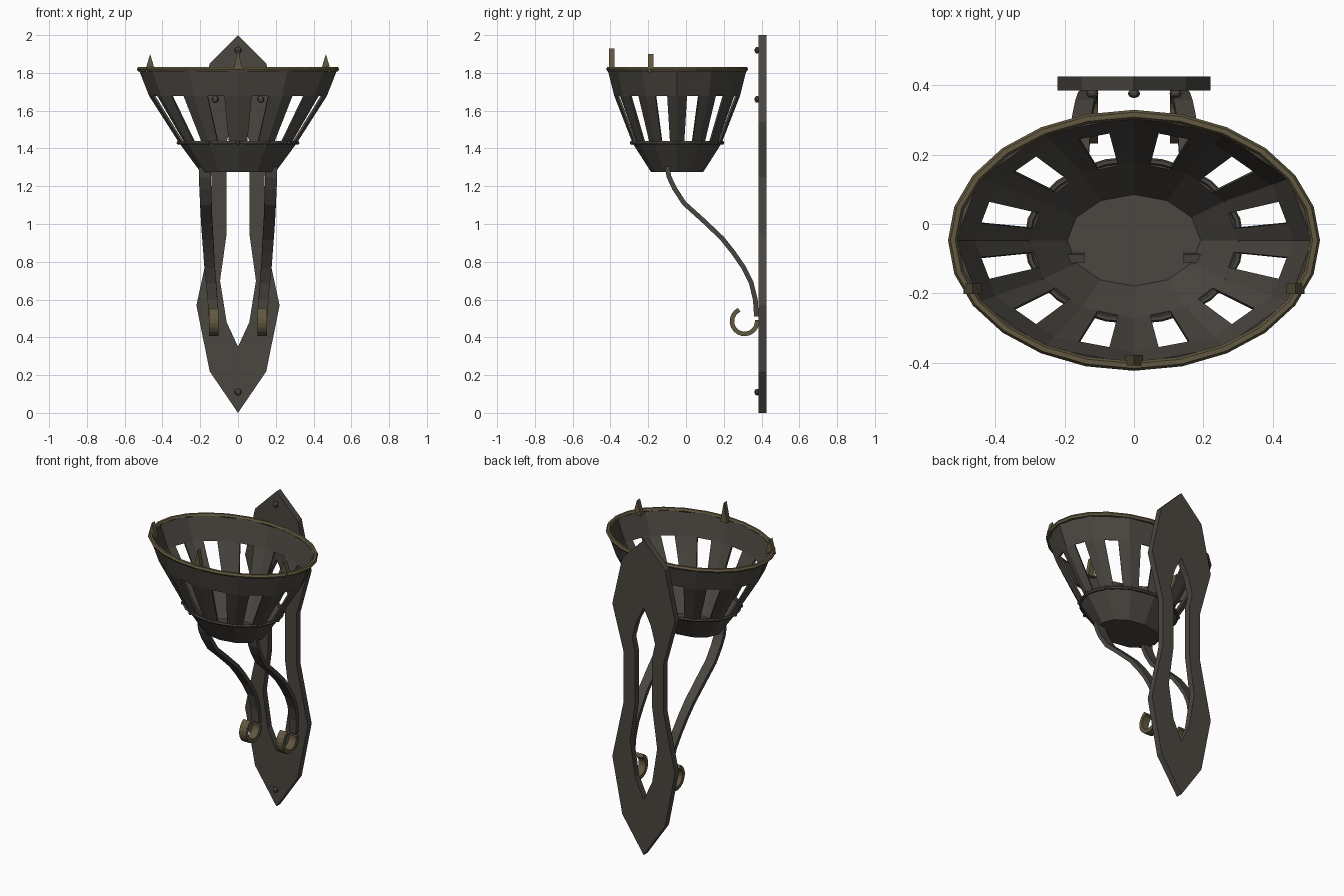
import bpy, bmesh, math
from mathutils import Vector

if "Cube" in bpy.data.objects:
    bpy.data.objects.remove(bpy.data.objects["Cube"])

def material(name, col):
    m = bpy.data.materials.new(name)
    m.diffuse_color = (*col, 1)
    m.use_nodes = True
    m.node_tree.nodes["Principled BSDF"].inputs["Base Color"].default_value = m.diffuse_color
    return m

IRON = material("dark iron", (0.070, 0.062, 0.053))
BRASS = material("aged brass", (0.120, 0.098, 0.050))
CY = -0.047  # basket centre in y

def make(name, bm, mat):
    bmesh.ops.remove_doubles(bm, verts=bm.verts, dist=1e-5)
    bmesh.ops.recalc_face_normals(bm, faces=bm.faces)
    me = bpy.data.meshes.new(name)
    bm.to_mesh(me)
    bm.free()
    me.materials.append(mat)
    ob = bpy.data.objects.new(name, me)
    bpy.context.collection.objects.link(ob)
    return ob

def solidify(ob, t):
    m = ob.modifiers.new("thickness", 'SOLIDIFY')
    m.thickness, m.offset = t, 0

def loft(name, rings, mat, closed=False):
    """Skin a list of equal-length point rings."""
    bm = bmesh.new()
    vs = [[bm.verts.new(p) for p in r] for r in rings]
    k = len(rings[0])
    for i in range(len(rings) if closed else len(rings) - 1):
        a, b = vs[i], vs[(i + 1) % len(vs)]
        for j in range(k):
            bm.faces.new((a[j], a[(j + 1) % k], b[(j + 1) % k], b[j]))
    if not closed:
        bm.faces.new(vs[0])
        bm.faces.new(vs[-1])
    return make(name, bm, mat)

def strip(name, path, thick, mat):
    """Flat bar along (x, y, z, width) stations, bending in the y-z plane."""
    rings = []
    for i, (x, y, z, w) in enumerate(path):
        a, b = path[max(i - 1, 0)], path[min(i + 1, len(path) - 1)]
        n = Vector((0, -(b[2] - a[2]), b[1] - a[1])).normalized() * thick / 2
        rings.append([Vector((x + s * w / 2, y, z)) + n * t
                      for s, t in ((-1, -1), (1, -1), (1, 1), (-1, 1))])
    return loft(name, rings, mat)

def hoop(name, rx, ry, z, r, mat, n=24, k=6):
    """Elliptical tube."""
    rings = []
    for i in range(n):
        a = 2 * math.pi * i / n
        rings.append([((rx + r * math.cos(b)) * math.cos(a),
                       CY + (ry + r * math.cos(b)) * math.sin(a),
                       z + r * math.sin(b))
                      for b in (2 * math.pi * j / k for j in range(k))])
    return loft(name, rings, mat, closed=True)

def rivet(name, loc, r):
    bm = bmesh.new()
    bmesh.ops.create_uvsphere(bm, u_segments=8, v_segments=6, radius=r)
    ob = make(name, bm, IRON)
    ob.location = loc
    return ob

# wall plate: outline and slot, half profile mirrored
outer = [(0, 0), (.15, .22), (.22, .57), (.14, .94), (.14, 1.25), (.22, 1.54), (.15, 1.85), (0, 2)]
slot = [(0, .35), (.06, .48), (.095, .70), (.06, .95), (.06, 1.27), (.08, 1.36), (.05, 1.47), (0, 1.57)]
bm = bmesh.new()
for s in (-1, 1):
    for i in range(7):
        q = (outer[i], outer[i + 1], slot[i + 1], slot[i])
        bm.faces.new([bm.verts.new((s * x, 0.405, z)) for x, z in q])
solidify(make("wall_plate", bm, IRON), 0.04)

# plate rivets
for i, (x, z) in enumerate(((0, 1.92), (-.12, 1.66), (.12, 1.66), (0, .11))):
    rivet("plate_rivet_%d" % i, (x, 0.376, z), 0.018).scale = (1, 0.75, 1)

# basket: twelve sides, each with a slot between the slats
levels = [(1.28, .195, .135), (1.43, .305, .23), (1.68, .465, .327), (1.82, .52, .362)]
def side(level, seg, t):
    z, rx, ry = level
    a, b = (math.radians(30 * (seg + d)) for d in (0, 1))
    pa = Vector((rx * math.cos(a), CY + ry * math.sin(a), z))
    pb = Vector((rx * math.cos(b), CY + ry * math.sin(b), z))
    return pa.lerp(pb, t)
bm = bmesh.new()
cuts = (0, .31, .69, 1)
for seg in range(12):
    for l in range(3):
        for c in range(3):
            if l == 1 and c == 1:
                continue
            bm.faces.new([bm.verts.new(side(levels[p], seg, cuts[q]))
                          for p, q in ((l, c), (l, c + 1), (l + 1, c + 1), (l + 1, c))])
bm.faces.new([bm.verts.new(side(levels[0], s, t)) for s in range(12) for t in cuts[:3]])
solidify(make("basket", bm, IRON), 0.012)

# rim, lower hoop and hoop rivets
hoop("basket_rim", .522, .362, 1.82, .014, BRASS)
hoop("lower_hoop", .307, .232, 1.43, .010, IRON)
for i in range(12):
    a = math.radians(30 * i)
    rivet("hoop_rivet_%d" % i, (.314 * math.cos(a), CY + .239 * math.sin(a), 1.43), 0.011)

# spikes on the rim
for name, x, y, top in (("front_spike", 0, -.393, 1.93), ("left_spike", -.465, -.187, 1.90),
                        ("right_spike", .465, -.187, 1.90)):
    prof = [(-.026, 1.805), (.026, 1.805), (.018, 1.84), (0, top), (-.018, 1.84)]
    loft(name, [[(x + px, y + d, z) for px, z in prof] for d in (-.015, .015)], BRASS)

# curved arms and the curled ends
arm = [(.175, -.10, 1.305), (.175, -.09, 1.25), (.173, -.062, 1.19), (.170, -.01, 1.11),
       (.166, .09, 1.02), (.160, .19, .925), (.155, .25, .85), (.150, .305, .77),
       (.142, .345, .69), (.135, .367, .60), (.130, .373, .51)]
for tag, s in (("left", -1), ("right", 1)):
    strip(tag + "_arm", [(s * x, y, z, .066 - .0015 * i) for i, (x, y, z) in enumerate(arm)], .025, IRON)
    curl = [(s * .129, .31 + .067 * math.cos(a), .485 + .067 * math.sin(a), .05)
            for a in (math.radians(115 + 250 * i / 14) for i in range(15))]
    strip(tag + "_curl", curl, .024, BRASS)
